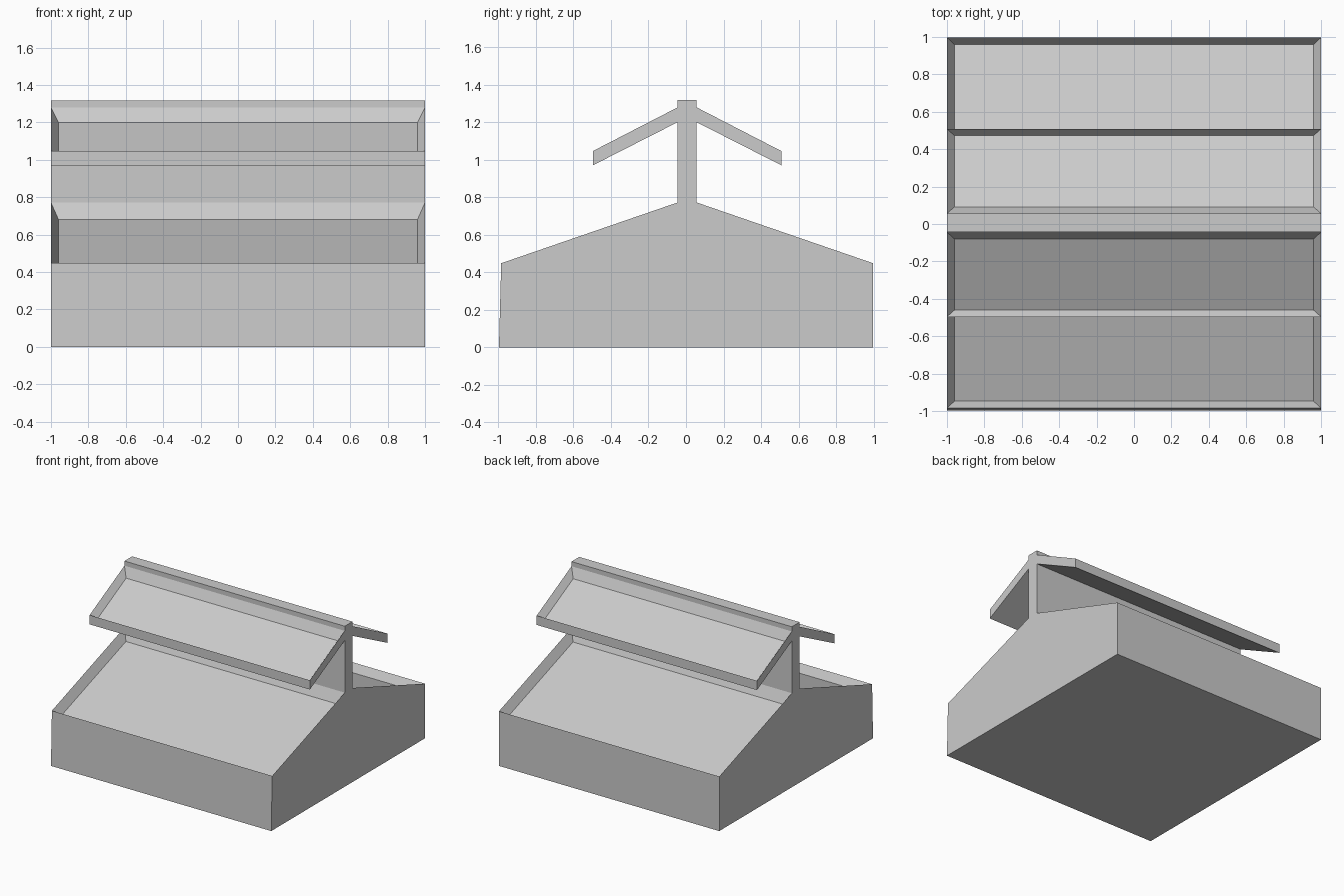
import bpy, bmesh
from mathutils import Vector

if "Cube" in bpy.data.objects:
    bpy.data.objects.remove(bpy.data.objects["Cube"])

CENTRE = 0.006   # ridge sits very slightly behind the middle
HALF_LEN = 1.0
RIM = 0.04

# Half of the end profile (distance from ridge, z), bottom to top
half = [(0.991, 0.0), (0.991, 0.448), (0.05, 0.772), (0.05, 1.20),
        (0.502, 0.97), (0.502, 1.046), (0.05, 1.279), (0.05, 1.317)]
profile = [(CENTRE + d, z) for d, z in half]
profile += [(CENTRE - d, z) for d, z in reversed(half)]
profile[-1] = (-0.997, 0.0)   # front wall leans slightly

# Extrude the profile along x: base, centre post and both upper shelves
bm = bmesh.new()
end = bm.faces.new([bm.verts.new((-HALF_LEN, y, z)) for y, z in profile])
ext = bmesh.ops.extrude_face_region(bm, geom=[end])
moved = [g for g in ext["geom"] if isinstance(g, bmesh.types.BMVert)]
bmesh.ops.translate(bm, verts=moved, vec=Vector((2 * HALF_LEN, 0, 0)))
bmesh.ops.recalc_face_normals(bm, faces=bm.faces[:])

# Sink a rimmed tray into each upward slope
trays = [f for f in bm.faces if 0.5 < f.normal.z < 0.98]
for f in trays:
    depth = 0.06 if f.calc_center_median().z > 0.9 else 0.077
    bmesh.ops.inset_individual(bm, faces=[f], thickness=RIM, use_even_offset=True)
    bmesh.ops.translate(bm, verts=f.verts[:], vec=Vector((0, 0, -depth)))

mesh = bpy.data.meshes.new("two_tier_display_stand")
bm.to_mesh(mesh)
bm.free()
stand = bpy.data.objects.new("two_tier_display_stand", mesh)
bpy.context.collection.objects.link(stand)
